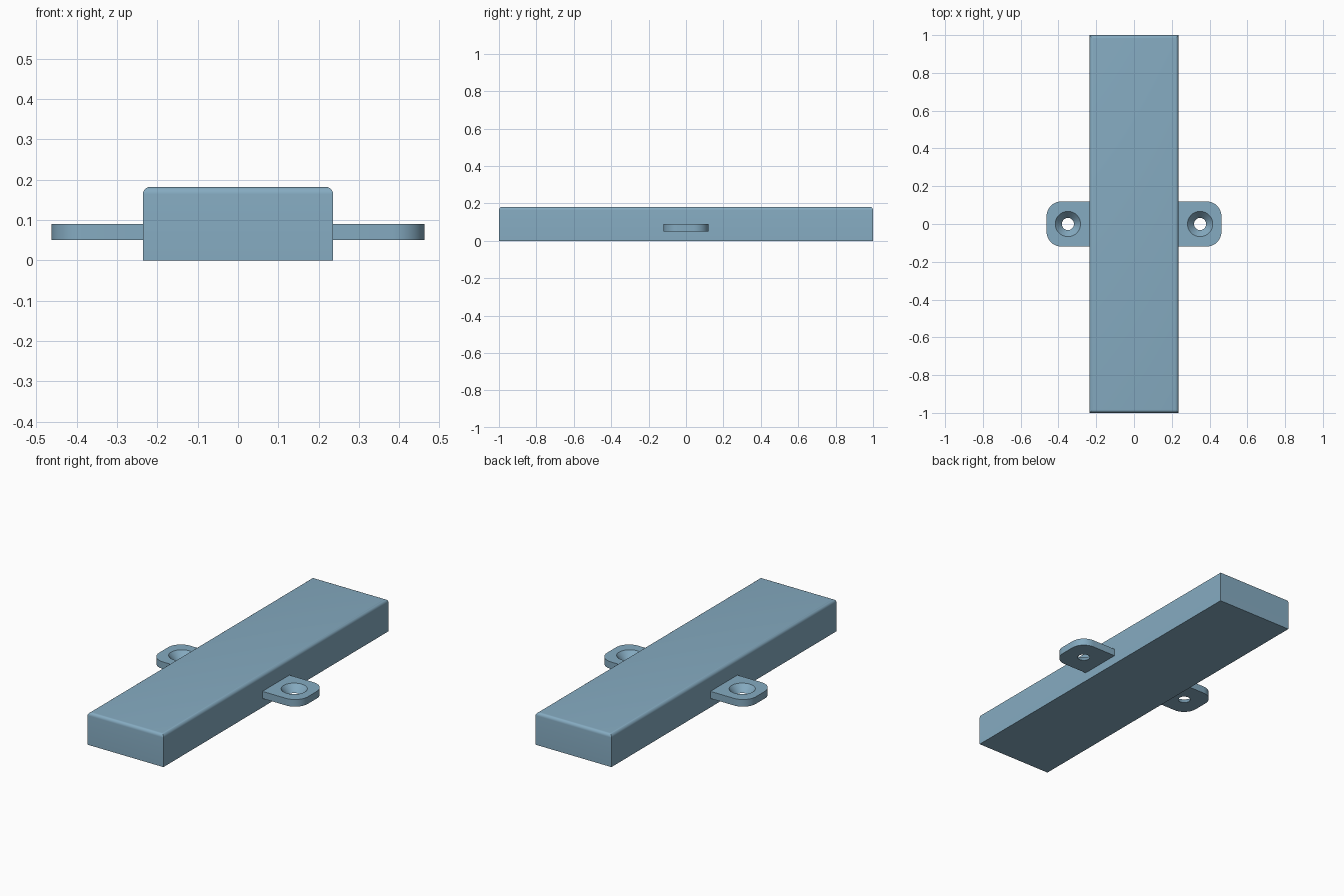
import bpy, bmesh, math

if "Cube" in bpy.data.objects:
    bpy.data.objects.remove(bpy.data.objects["Cube"])

blue = bpy.data.materials.new("steel_blue")
blue.diffuse_color = (0.235, 0.407, 0.533, 1)
blue.use_nodes = True
blue.node_tree.nodes["Principled BSDF"].inputs["Base Color"].default_value = blue.diffuse_color


def finish(bm, name):
    bmesh.ops.recalc_face_normals(bm, faces=bm.faces)
    me = bpy.data.meshes.new(name)
    bm.to_mesh(me)
    bm.free()
    ob = bpy.data.objects.new(name, me)
    bpy.context.collection.objects.link(ob)
    me.materials.append(blue)
    bpy.ops.object.select_all(action='DESELECT')
    ob.select_set(True)
    bpy.context.view_layer.objects.active = ob
    bpy.ops.object.shade_smooth_by_angle(angle=math.radians(30))
    return ob


# Body: long block with rounded top edges
W, L, H = 0.236, 1.0, 0.182
bm = bmesh.new()
bmesh.ops.create_cube(bm, size=1)
for v in bm.verts:
    v.co = (v.co.x * 2 * W, v.co.y * 2 * L, (v.co.z + 0.5) * H)
top_edges = [e for e in bm.edges if all(v.co.z > H / 2 for v in e.verts)]
bmesh.ops.bevel(bm, geom=top_edges, offset=0.018, segments=6, profile=0.5,
                affect='EDGES', clamp_overlap=True)
finish(bm, "body")

# Mounting tabs: rounded plates with a countersunk screw hole
Z0, Z1 = 0.05, 0.09
X_IN, X_OUT, HALF, R = 0.225, 0.463, 0.12, 0.08
HOLE_X, HOLE_R, SINK_R = 0.35, 0.032, 0.067


def circle(cx, cy, r, start, end, n):
    return [(cx + r * math.cos(start + (end - start) * i / n),
             cy + r * math.sin(start + (end - start) * i / n)) for i in range(n + 1)]


outline = ([(X_IN, -HALF)]
           + circle(X_OUT - R, -HALF + R, R, -math.pi / 2, 0, 10)
           + circle(X_OUT - R, HALF - R, R, 0, math.pi / 2, 10)
           + [(X_IN, HALF)])


def ring(bm, pts, z, side):
    return [bm.verts.new((side * x, y, z)) for x, y in pts]


def wall(bm, a, b):
    for i in range(len(a)):
        j = (i + 1) % len(a)
        bm.faces.new((a[i], a[j], b[j], b[i]))


def fill(bm, *loops):
    edges = []
    for loop in loops:
        for i, v in enumerate(loop):
            w = loop[(i + 1) % len(loop)]
            edges.append(bm.edges.get((v, w)) or bm.edges.new((v, w)))
    bmesh.ops.triangle_fill(bm, edges=edges, use_beauty=True)


for name, side in (("left_tab", -1), ("right_tab", 1)):
    bm = bmesh.new()
    low, high = ring(bm, outline, Z0, side), ring(bm, outline, Z1, side)
    hole_low, hole_high = (
        ring(bm, circle(HOLE_X, 0, r, 0, 2 * math.pi, 40)[:-1], z, side)
        for r, z in ((HOLE_R, Z0), (SINK_R, Z1)))
    wall(bm, low, high)
    wall(bm, hole_low, hole_high)
    fill(bm, low, hole_low)
    fill(bm, high, hole_high)
    finish(bm, name)
